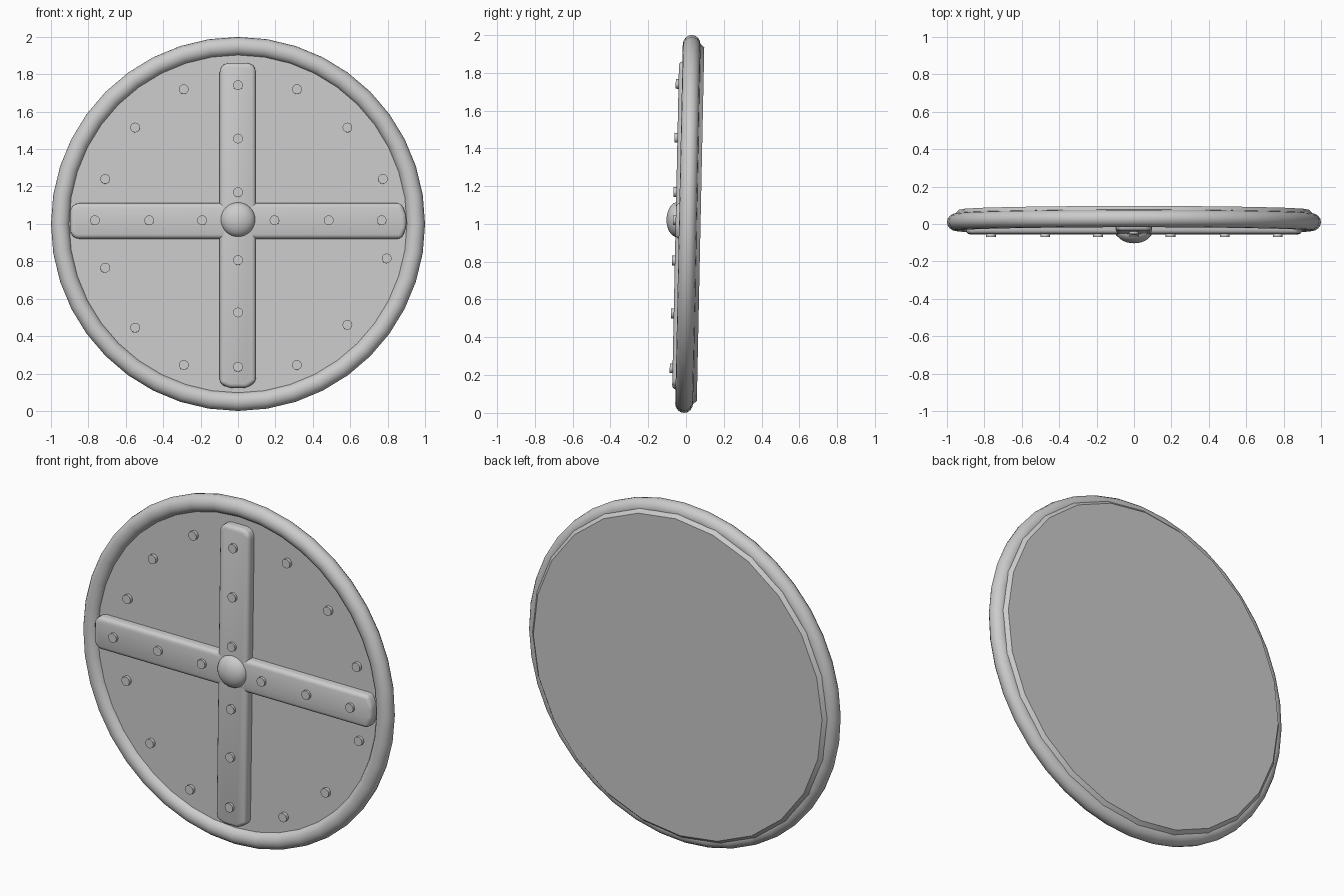
import bpy, bmesh, math
from mathutils import Matrix, Vector

if "Cube" in bpy.data.objects:
    bpy.data.objects.remove(bpy.data.objects["Cube"])

# Whole shield leans back slightly about its centre
LEAN = Matrix.Translation((0, 0, 1)) @ Matrix.Rotation(-0.021, 4, 'X')
FACE = Matrix.Rotation(math.radians(90), 4, 'X')   # local z -> -y (front)


def finish(name, bm, angle=40):
    bmesh.ops.recalc_face_normals(bm, faces=bm.faces)
    bm.transform(LEAN)
    me = bpy.data.meshes.new(name)
    bm.to_mesh(me)
    bm.free()
    ob = bpy.data.objects.new(name, me)
    bpy.context.collection.objects.link(ob)
    bpy.ops.object.select_all(action='DESELECT')
    ob.select_set(True)
    bpy.context.view_layer.objects.active = ob
    bpy.ops.object.shade_smooth_by_angle(angle=math.radians(angle))
    return ob


def lathe(name, profile, n, closed=False, angle=40):
    """Revolve (radius, y) points round the shield axis."""
    bm = bmesh.new()
    rings = [[bm.verts.new((r * math.sin(2 * math.pi * i / n), y,
                            r * math.cos(2 * math.pi * i / n)))
              for i in range(n)] for r, y in profile]
    pairs = list(zip(rings, rings[1:]))
    if closed:
        pairs.append((rings[-1], rings[0]))
    else:
        bm.faces.new(rings[0])
        bm.faces.new(rings[-1])
    for a, b in pairs:
        for i in range(n):
            j = (i + 1) % n
            bm.faces.new((a[i], a[j], b[j], b[i]))
    return finish(name, bm, angle)


def bar(name, outline, front=-0.055, back=0.02):
    """Extruded strap outline in (x, z) with rounded edges."""
    bm = bmesh.new()
    f = bm.faces.new([bm.verts.new((x, back, z)) for x, z in outline])
    ext = bmesh.ops.extrude_face_region(bm, geom=[f])
    for v in ext['geom']:
        if isinstance(v, bmesh.types.BMVert):
            v.co.y = front
    edges = [e for e in bm.edges if min(v.co.y for v in e.verts) < front + 0.001]
    bmesh.ops.bevel(bm, geom=edges, offset=0.022, segments=3,
                    profile=0.5, affect='EDGES')
    return finish(name, bm)


def rivets(name, spots, top, height=0.03):
    bm = bmesh.new()
    for x, z in spots:
        bmesh.ops.create_cone(
            bm, cap_ends=True, segments=16, radius1=0.026, radius2=0.026, depth=height,
            matrix=Matrix.Translation((x, top + height / 2, z - 1)) @ FACE)
    return finish(name, bm)


# Round board with chamfered back edge
lathe("shield_board", [(0.94, -0.004), (0.96, 0.02), (0.96, 0.05), (0.935, 0.077)], 24, angle=20)

# Tubular rim
tube = [(0.95 + 0.05 * math.cos(2 * math.pi * k / 16),
         0.01 + 0.047 * math.sin(2 * math.pi * k / 16)) for k in range(16)]
lathe("rim", tube, 40, closed=True)

# Crossed straps
bar("vertical_strap", [(-0.098, 0.83), (-0.07, 0.86), (0.068, 0.86), (0.096, 0.83),
                       (0.096, -0.845), (0.045, -0.878), (-0.045, -0.878), (-0.098, -0.855)])
bar("horizontal_strap", [(-0.87, 0.11), (0.875, 0.11), (0.9, 0.045), (0.9, -0.02),
                         (0.875, -0.08), (-0.87, -0.08), (-0.898, -0.05), (-0.898, 0.08)])

# Centre boss
bm = bmesh.new()
bmesh.ops.create_uvsphere(
    bm, u_segments=32, v_segments=16, radius=0.093,
    matrix=Matrix.Translation((0, -0.045, 0.022)) @ FACE @ Matrix.Diagonal((1, 1, 0.63, 1)))
finish("centre_boss", bm)

# Rivets on the straps
strap = [(0, z) for z in (1.74, 1.455, 1.168, 0.805, 0.525, 0.235)]
strap += [(x, 1.018) for x in (-0.765, -0.475, -0.192, 0.195, 0.485, 0.768)]
rivets("strap_rivets", strap, -0.07)

# Rivets around the board
ring = []
for z in (1.72, 0.245):
    ring += [(-0.29, z), (0.315, z)]
ring += [(-0.55, 1.515), (0.585, 1.515), (-0.55, 0.445), (0.585, 0.46),
         (-0.71, 1.24), (0.775, 1.24), (-0.71, 0.765), (0.795, 0.815)]
rivets("board_rivets", ring, -0.023)
